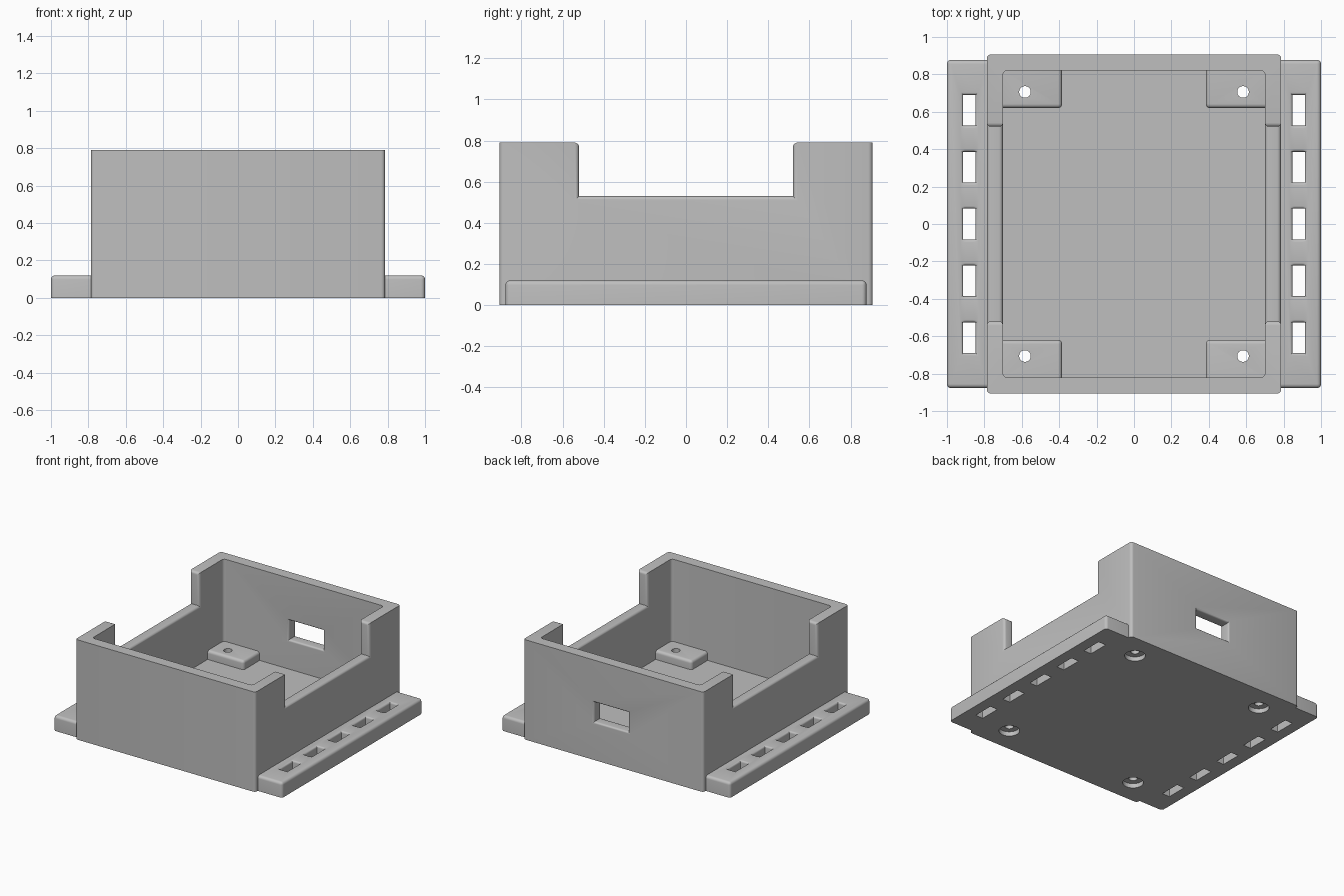
import bpy, bmesh, math
from mathutils import Matrix, Vector

if "Cube" in bpy.data.objects:
    bpy.data.objects.remove(bpy.data.objects["Cube"])

grey = bpy.data.materials.new("light grey plastic")
grey.use_nodes = True
COLOUR = (0.52, 0.52, 0.52, 1)
grey.diffuse_color = COLOUR
grey.node_tree.nodes["Principled BSDF"].inputs["Base Color"].default_value = COLOUR

W, D, H = 0.787, 0.907, 0.79        # case half width, half depth, height
IW, ID, FLOOR = 0.70, 0.82, 0.07    # cavity half sizes and floor level
SILL, GAP = 0.53, 0.52              # side opening level and half length
R = 0.022                           # edge rounding


def new_object(name, bm):
    mesh = bpy.data.meshes.new(name)
    bm.to_mesh(mesh)
    bm.free()
    obj = bpy.data.objects.new(name, mesh)
    bpy.context.collection.objects.link(obj)
    mesh.materials.append(grey)
    return obj


def near(a, b):
    return abs(a - b) < 0.002


def round_edges(bm, rule, radius):
    """Round the edges whose midpoint and main axis satisfy the rule."""
    chosen = []
    for e in bm.edges:
        a, b = (v.co for v in e.verts)
        d = b - a
        axis = max(range(3), key=lambda i: abs(d[i]))
        if abs(d[axis]) > 0.999 * d.length and rule((a + b) / 2, "xyz"[axis]):
            chosen.append(e)
    bmesh.ops.bevel(bm, geom=chosen, offset=radius, segments=5, profile=0.5,
                    affect='EDGES', clamp_overlap=True)


def box(name, lo, hi, rule=None, radius=R):
    bm = bmesh.new()
    lo, hi = Vector(lo), Vector(hi)
    bmesh.ops.create_cube(bm, size=1, matrix=Matrix.Translation((lo + hi) / 2)
                          @ Matrix.Diagonal((hi - lo).to_4d()))
    if rule:
        round_edges(bm, rule, radius)
    return new_object(name, bm)


def drill(radius, x, y, z0, z1):
    bm = bmesh.new()
    bmesh.ops.create_cone(bm, cap_ends=True, segments=32, radius1=radius, radius2=radius,
                          depth=z1 - z0, matrix=Matrix.Translation((x, y, (z0 + z1) / 2)))
    return new_object("drill_cutter", bm)


def cut(target, cutter):
    mod = target.modifiers.new("cut", 'BOOLEAN')
    mod.operation, mod.solver, mod.object = 'DIFFERENCE', 'EXACT', cutter
    bpy.context.view_layer.objects.active = target
    bpy.ops.object.modifier_apply(modifier=mod.name)
    bpy.data.objects.remove(cutter)


def soften(target, rule, radius):
    bm = bmesh.new()
    bm.from_mesh(target.data)
    bmesh.ops.remove_doubles(bm, verts=bm.verts, dist=0.0001)
    bmesh.ops.dissolve_limit(bm, angle_limit=0.01, verts=bm.verts, edges=bm.edges)
    round_edges(bm, rule, radius)
    bm.to_mesh(target.data)
    bm.free()


def upright(m, axis):
    return axis == "z"


# Open case with a deep cavity
case = box("case", (-W, -D, 0), (W, D, H), upright)
cut(case, box("cavity_cutter", (-IW, -ID, FLOOR), (IW, ID, H + 0.2), upright))

# Lowered side walls with rounded rims
cut(case, box("side_cutter", (-1.2, -GAP, SILL), (1.2, GAP, H + 0.2)))


def side_rim(m, axis):
    if abs(m.x) < IW - 0.01:
        return False
    on_end = near(abs(m.y), GAP)
    return ((axis == "y" and near(m.z, SILL)) or (axis == "z" and on_end)
            or (axis == "x" and on_end and near(m.z, H)))


soften(case, side_rim, R)

# Window in the back wall
X0, X1, Z0, Z1 = -0.13, 0.17, 0.30, 0.455
cut(case, box("window_cutter", (X0, ID - 0.1, Z0), (X1, D + 0.1, Z1)))


def window_rim(m, axis):
    return (m.y > ID - 0.01 and axis != "y" and X0 - 0.01 < m.x < X1 + 0.01
            and Z0 - 0.01 < m.z < Z1 + 0.01)


soften(case, window_rim, 0.015)

parts = [case]
for sx, side in ((1, "left"), (-1, "right")):
    # Slotted mounting flange
    xs = sorted((sx * W, sx * 1.0))
    flange = box(side + "_flange", (xs[0], -0.877, 0), (xs[1], 0.877, 0.12),
                 lambda m, axis: m.z > 0.01 and sx * m.x > W + 0.01)
    for i in range(-2, 3):
        x, y = sx * 0.88, i * 0.304
        cut(flange, box("slot_cutter", (x - 0.033, y - 0.082, -0.1), (x + 0.033, y + 0.082, 0.3)))
    soften(flange, lambda m, axis: near(m.z, 0.12) and 0.84 < abs(m.x) < 0.92
           and abs(m.y) < 0.72, 0.015)
    parts.append(flange)

    # Corner pads with screw holes, counterbored from below
    for sy, end in ((1, "back"), (-1, "front")):
        xs = sorted((sx * 0.385, sx * (IW + 0.005)))
        ys = sorted((sy * 0.62, sy * (ID + 0.005)))
        pad = box(end + "_" + side + "_pad", (xs[0], ys[0], FLOOR), (xs[1], ys[1], 0.14),
                  lambda m, axis: m.z > FLOOR + 0.01 and abs(m.x) < IW and abs(m.y) < ID
                  and not (axis == "z" and (abs(m.x) > 0.5 or abs(m.y) > 0.7)))
        hx, hy = sx * 0.583, sy * 0.706
        cut(pad, drill(0.031, hx, hy, -0.1, 0.3))
        cut(case, drill(0.031, hx, hy, -0.1, 0.3))
        cut(case, drill(0.075, hx, hy, -0.1, 0.035))
        parts.append(pad)

# Smooth the rounded edges and keep the rest crisp
for obj in bpy.context.view_layer.objects:
    obj.select_set(obj in parts)
bpy.context.view_layer.objects.active = case
bpy.ops.object.shade_smooth_by_angle(angle=math.radians(30))
